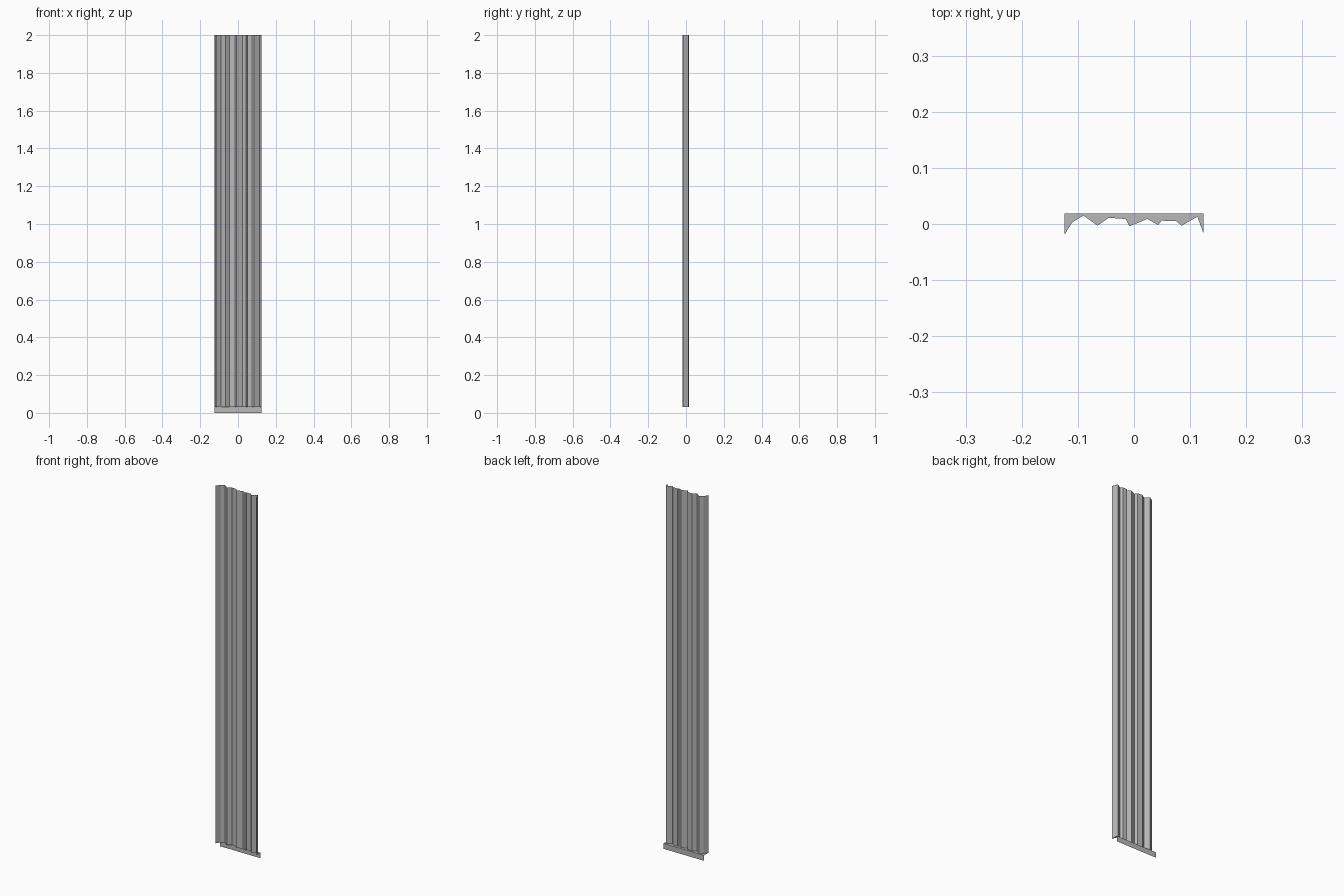
import bpy

if "Cube" in bpy.data.objects:
    bpy.data.objects.remove(bpy.data.objects["Cube"], do_unlink=True)

TOP, LEDGE, BACK = 2.0, 0.03, 0.019

# Plain grey metal
metal = bpy.data.materials.new("grey_metal")
metal.use_nodes = True
grey = (0.48, 0.48, 0.48, 1)
metal.diffuse_color = grey
metal.node_tree.nodes["Principled BSDF"].inputs["Base Color"].default_value = grey

# Uneven corrugation, seen from above
profile = [(-0.124, -0.019), (-0.11, 0.003), (-0.09, 0.015), (-0.065, -0.003),
           (-0.045, 0.011), (-0.015, 0.009), (-0.008, -0.004), (0.024, 0.009),
           (0.043, -0.002), (0.049, 0.006), (0.075, 0.005), (0.085, -0.003),
           (0.113, 0.013), (0.124, -0.017)]


def strip(name, lower, upper):
    """Open sheet of quads between two matching rows of points."""
    n = len(lower)
    faces = [(i, i + 1, n + i + 1, n + i) for i in range(n - 1)]
    mesh = bpy.data.meshes.new(name)
    mesh.from_pydata(lower + upper, [], faces)
    mesh.materials.append(metal)
    obj = bpy.data.objects.new(name, mesh)
    bpy.context.collection.objects.link(obj)
    return obj


def row(z, y=None):
    return [(px, py if y is None else y, z) for px, py in profile]


# Corrugated sheet, the ledge under it and the flat flap hanging from the ledge
strip("corrugated_sheet", row(LEDGE), row(TOP))
strip("bottom_ledge", row(LEDGE), row(LEDGE, BACK))
ends = (profile[0][0], profile[-1][0])
strip("bottom_flap", [(x, BACK, 0) for x in ends], [(x, BACK, LEDGE) for x in ends])
